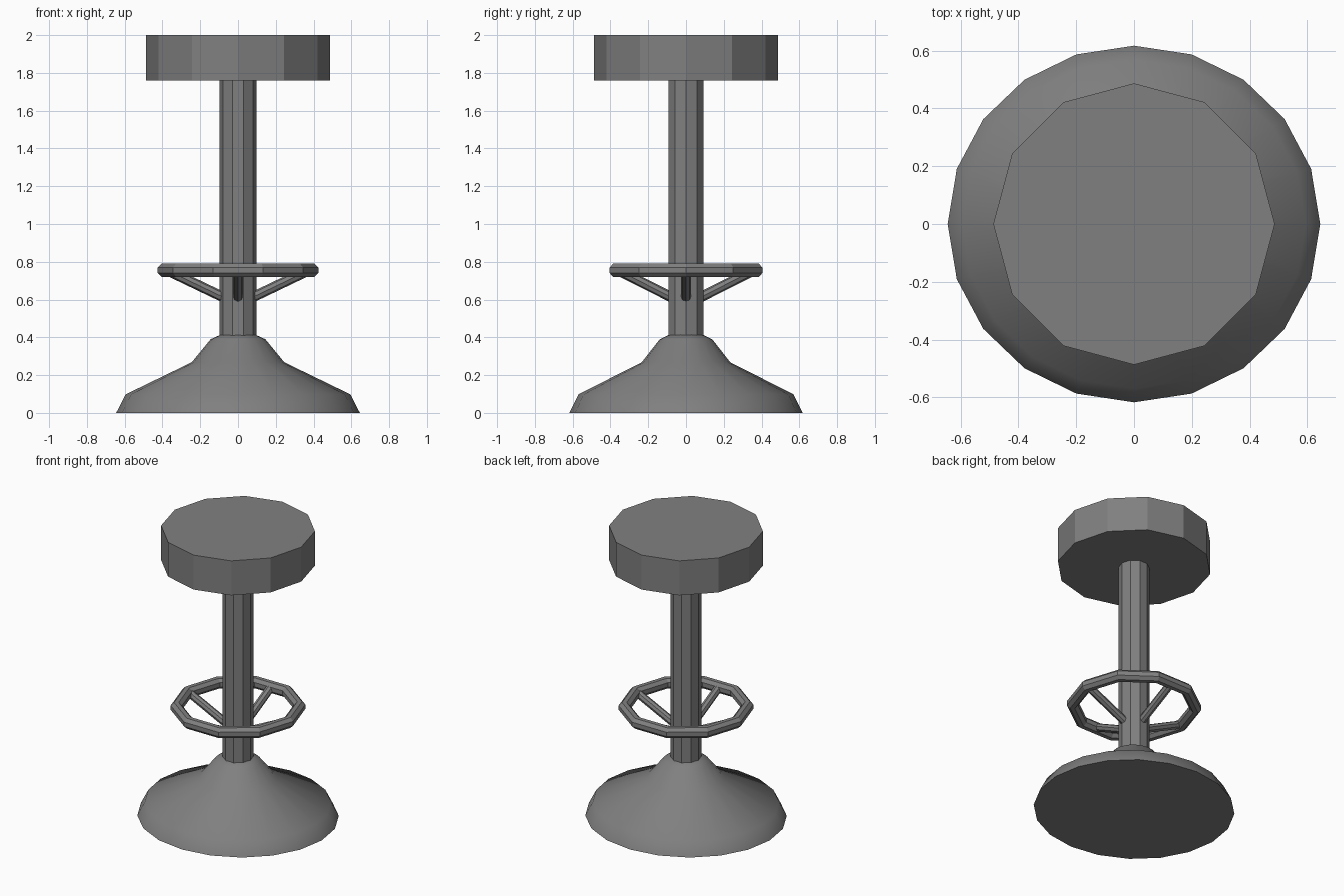
import bpy, bmesh
from math import cos, sin, tau, pi, radians
from mathutils import Vector

cube = bpy.data.objects.get("Cube")
if cube:
    bpy.data.objects.remove(cube, do_unlink=True)

grey = bpy.data.materials.new("dark grey")
grey.use_nodes = True
grey.diffuse_color = (0.216, 0.216, 0.216, 1)
grey.node_tree.nodes["Principled BSDF"].inputs["Base Color"].default_value = grey.diffuse_color


def lathe(name, profile, sides, closed=False, depth=1.0):
    """Spin (radius, z) points about z; a closed profile makes a ring, an open one gets caps."""
    bm = bmesh.new()
    rings = [[bm.verts.new((r * cos(tau * i / sides), depth * r * sin(tau * i / sides), z))
              for i in range(sides)] for r, z in profile]
    pairs = list(zip(rings, rings[1:]))
    if closed:
        pairs.append((rings[-1], rings[0]))
    else:
        bm.faces.new(rings[0])
        bm.faces.new(rings[-1])
    for a, b in pairs:
        for i in range(sides):
            j = (i + 1) % sides
            bm.faces.new((a[i], a[j], b[j], b[i]))
    bmesh.ops.recalc_face_normals(bm, faces=bm.faces)
    mesh = bpy.data.meshes.new(name)
    bm.to_mesh(mesh)
    bm.free()
    mesh.materials.append(grey)
    obj = bpy.data.objects.new(name, mesh)
    bpy.context.collection.objects.link(obj)
    return obj


# Flared base, slightly narrower front to back, smooth on its slope
base = lathe("base", [(0.645, 0), (0.595, 0.098), (0.245, 0.268), (0.145, 0.39), (0.09, 0.415)],
             20, depth=0.957)
bpy.ops.object.select_all(action="DESELECT")
base.select_set(True)
bpy.context.view_layer.objects.active = base
bpy.ops.object.shade_smooth_by_angle(angle=radians(60))

# Column and faceted seat
lathe("column", [(0.097, 0.36), (0.097, 1.77)], 10)
lathe("seat", [(0.487, 1.76), (0.487, 2.0)], 12)

# Foot ring with an eight-sided tube
ring_radius, ring_z, tube = 0.389, 0.755, 0.039
lathe("foot_ring", [(ring_radius + tube * cos(tau * (k + 0.5) / 8),
                     ring_z + tube * sin(tau * (k + 0.5) / 8)) for k in range(8)],
      10, closed=True)

# Four sloping struts from the column up to the ring
for k, side in enumerate(("left", "back", "right", "front")):
    a = k * pi / 2
    out = Vector((cos(a), sin(a), 0))
    reach = 0.375 if k % 2 == 0 else 0.36
    start = out * 0.06 + Vector((0, 0, 0.604))
    end = out * reach + Vector((0, 0, 0.755))
    span = end - start
    strut = lathe(side + "_strut", [(0.027, 0), (0.027, span.length)], 8)
    strut.location = start
    strut.rotation_euler = span.to_track_quat("Z", "Y").to_euler()
